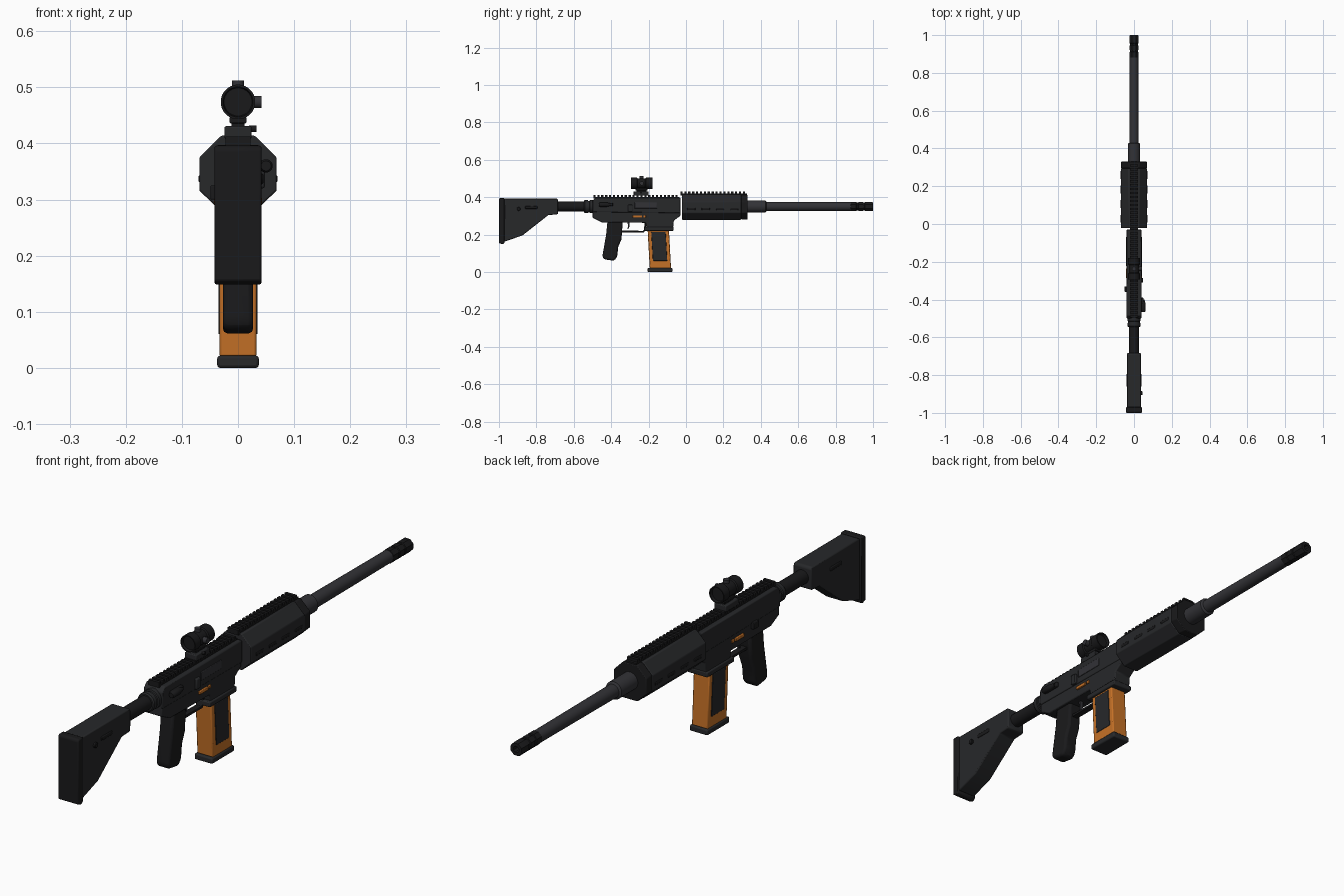
import bpy, bmesh
from math import pi, cos, sin
from mathutils import Vector


def mat(name, rgb):
    m = bpy.data.materials.new(name)
    m.diffuse_color = (*rgb, 1)
    return m


BODY = mat("dark_body", (0.020, 0.021, 0.023))
BLACK = mat("black_polymer", (0.010, 0.010, 0.011))
METAL = mat("gunmetal", (0.032, 0.032, 0.037))
ORANGE = mat("orange", (0.56, 0.165, 0.02))


def finish(name, bm, material, bevel=0.0):
    bmesh.ops.recalc_face_normals(bm, faces=bm.faces)
    me = bpy.data.meshes.new(name)
    bm.to_mesh(me)
    bm.free()
    me.materials.append(material)
    ob = bpy.data.objects.new(name, me)
    bpy.context.collection.objects.link(ob)
    if bevel:
        b = ob.modifiers.new("bevel", "BEVEL")
        b.width, b.segments, b.limit_method = bevel, 2, "ANGLE"
    bpy.ops.object.select_all(action="DESELECT")
    ob.select_set(True)
    bpy.context.view_layer.objects.active = ob
    bpy.ops.object.shade_smooth_by_angle(angle=0.6)
    return ob


def extrude(name, pts, vec, material, bevel):
    bm = bmesh.new()
    f = bm.faces.new([bm.verts.new(p) for p in pts])
    g = bmesh.ops.extrude_face_region(bm, geom=[f])
    bmesh.ops.translate(bm, vec=vec, verts=[v for v in g["geom"] if isinstance(v, bmesh.types.BMVert)])
    return finish(name, bm, material, bevel)


def side_profile(name, yz, hw, material=BODY, bevel=0.004):
    return extrude(name, [(-hw, y, z) for y, z in yz], (2 * hw, 0, 0), material, bevel)


def front_profile(name, xz, y0, y1, material=BODY, bevel=0.003):
    return extrude(name, [(x, y0, z) for x, z in xz], (0, y1 - y0, 0), material, bevel)


def box(name, x, y, z, material=BODY, bevel=0.002):
    return front_profile(name, [(x[0], z[0]), (x[1], z[0]), (x[1], z[1]), (x[0], z[1])],
                         y[0], y[1], material, bevel)


def lathe(name, prof, centre, material=METAL, n=24, axis="Y"):
    """Turn (position, radius) pairs about an axis through centre; ends are capped."""
    bm = bmesh.new()
    rings = []
    for t, r in prof:
        ring = []
        for i in range(n):
            a = 2 * pi * (i + 0.5) / n
            u, w = r * cos(a), r * sin(a)
            p = {"X": (t, u, w), "Y": (u, t, w), "Z": (u, w, t)}[axis]
            ring.append(bm.verts.new(Vector(p) + Vector(centre)))
        rings.append(ring)
    for a, b in zip(rings, rings[1:]):
        for i in range(n):
            bm.faces.new((a[i], a[(i + 1) % n], b[(i + 1) % n], b[i]))
    bm.faces.new(rings[0])
    bm.faces.new(rings[-1])
    return finish(name, bm, material)


def rail(name, y0, y1, z, h):
    """Toothed sight rail as one side profile."""
    n = round((y1 - y0) / 0.021)
    s = (y1 - y0) / n
    pts = [(y0, z)]
    for i in range(n):
        y = y0 + i * s
        pts += [(y, z + h), (y + 0.55 * s, z + h), (y + 0.55 * s, z + h * 0.45), (y + s, z + h * 0.45)]
    pts.append((y1, z))
    return side_profile(name, pts, 0.022, BLACK, 0)


AX = (0, 0, 0.35)

# barrel and muzzle
lathe("barrel", [(0.2, 0.033), (0.425, 0.033), (0.43, 0.025), (0.89, 0.023)], AX)
lathe("muzzle_brake", [(0.88, 0.022), (0.882, 0.026), (0.91, 0.026), (0.912, 0.023), (0.92, 0.023),
                       (0.922, 0.026), (0.945, 0.026), (0.947, 0.023), (0.955, 0.023), (0.957, 0.026),
                       (0.995, 0.026), (1.0, 0.024), (1.0, 0.012), (0.95, 0.012)], AX, BLACK, 8)

# octagonal handguard with end caps and slots
half = [(0.03, 0.279), (0.069, 0.316), (0.069, 0.375), (0.03, 0.414)]
octo = half + [(-x, z) for x, z in reversed(half)]
cap = [(x * 0.985, 0.3465 + (z - 0.3465) * 0.985) for x, z in octo]
front_profile("handguard", octo, -0.022, 0.295)
front_profile("handguard_front_cap", cap, 0.295, 0.33, BLACK)
for i in range(4):
    y = 0.006 + i * 0.077
    for s in (-1, 1):
        box("handguard_slot", sorted((s * 0.06, s * 0.0705)), (y, y + 0.045), (0.331, 0.344), BLACK, 0.003)
rail("handguard_rail", -0.03, 0.325, 0.41, 0.019)
rail("receiver_rail", -0.495, -0.035, 0.392, 0.02)

# receiver
side_profile("upper_receiver", [(-0.5, 0.32), (-0.5, 0.38), (-0.485, 0.397), (-0.03, 0.397), (-0.03, 0.315)],
             0.039)
side_profile("lower_receiver", [(-0.5, 0.33), (-0.5, 0.29), (-0.45, 0.265), (-0.215, 0.263), (-0.21, 0.225),
                                (-0.07, 0.225), (-0.065, 0.275), (-0.03, 0.30), (-0.03, 0.33)], 0.036)
box("magwell_flange", (-0.042, 0.042), (-0.225, -0.066), (0.22, 0.24), BODY, 0.004)
box("ejection_port", (0.03, 0.0415), (-0.275, -0.155), (0.34, 0.372), METAL)
for s in (-1, 1):
    box("fire_selector", sorted((s * 0.03, s * 0.043)), (-0.285, -0.235), (0.291, 0.303), ORANGE)
    box("takedown_pin", sorted((s * 0.03, s * 0.041)), (-0.228, -0.215), (0.291, 0.303), ORANGE)
lathe("forward_assist", [(-0.465, 0.009), (-0.46, 0.012), (-0.425, 0.012), (-0.40, 0.006)],
      (0.05, 0, 0.36), BLACK, 16)
box("assist_housing", (0.03, 0.05), (-0.46, -0.39), (0.352, 0.37), BLACK, 0.004)
box("bolt_release", (-0.049, -0.03), (-0.36, -0.33), (0.3, 0.325), BLACK)
box("shell_deflector", (0.03, 0.048), (-0.31, -0.285), (0.32, 0.36), BODY, 0.004)

# magazine
side_profile("magazine", [(-0.206, 0.24), (-0.194, 0.02), (-0.08, 0.02), (-0.092, 0.24)], 0.033, ORANGE)
side_profile("magazine_side_panel", [(-0.186, 0.215), (-0.177, 0.06), (-0.1, 0.06), (-0.109, 0.215)],
             0.035, BODY, 0.002)
box("magazine_base", (-0.037, 0.037), (-0.205, -0.073), (0, 0.022), BODY, 0.005)

# pistol grip
side_profile("pistol_grip", [(-0.42, 0.27), (-0.427, 0.2), (-0.447, 0.085), (-0.44, 0.068), (-0.385, 0.06),
                             (-0.368, 0.08), (-0.362, 0.135), (-0.345, 0.175), (-0.338, 0.27)],
             0.027, BLACK, 0.009)

# trigger and guard
side_profile("trigger_guard", [(-0.35, 0.222), (-0.35, 0.212), (-0.225, 0.212), (-0.215, 0.225), (-0.215, 0.27),
                               (-0.222, 0.27), (-0.224, 0.228), (-0.23, 0.22)], 0.012, BLACK, 0.001)
side_profile("trigger", [(-0.315, 0.27), (-0.303, 0.27), (-0.302, 0.245), (-0.309, 0.228), (-0.314, 0.23),
                         (-0.309, 0.247)], 0.006, METAL, 0.001)

# buffer tube and stock
lathe("buffer_tube", [(-0.75, 0.026), (-0.48, 0.026)], AX, BLACK)
lathe("castle_nut", [(-0.545, 0.031), (-0.54, 0.035), (-0.525, 0.035), (-0.523, 0.031), (-0.515, 0.031),
                     (-0.513, 0.036), (-0.495, 0.036)], AX, BODY)
side_profile("stock", [(-0.97, 0.393), (-0.69, 0.393), (-0.684, 0.387), (-0.684, 0.312), (-0.69, 0.307),
                       (-0.735, 0.305), (-0.875, 0.195), (-0.972, 0.162)], 0.037, BODY, 0.006)
side_profile("butt_pad", [(-1, 0.155), (-1, 0.39), (-0.995, 0.396), (-0.97, 0.396), (-0.97, 0.155),
                          (-0.98, 0.148)], 0.042, BLACK, 0.004)
for s in (-1, 1):
    box("stock_slot", sorted((s * 0.03, s * 0.0405)), (-0.86, -0.795), (0.338, 0.353), BLACK, 0.003)
lathe("stock_button", [(0.03, 0.01), (0.043, 0.01), (0.045, 0.008)], (0, -0.895, 0.337), BLACK, 16, "X")

# optic
OC = (0, 0, 0.474)
lathe("optic_tube", [(-0.285, 0.025), (-0.295, 0.027), (-0.295, 0.031), (-0.262, 0.031), (-0.258, 0.027),
                     (-0.218, 0.027), (-0.214, 0.031), (-0.18, 0.031), (-0.18, 0.027), (-0.19, 0.025)],
      OC, BLACK)
lathe("top_turret", [(0.49, 0.011), (0.512, 0.011)], (0, -0.237, 0), METAL, 16, "Z")
lathe("side_turret", [(0.02, 0.011), (0.042, 0.011)], (0, -0.237, 0.474), METAL, 16, "X")
box("optic_stem", (-0.012, 0.012), (-0.265, -0.21), (0.42, 0.455), BLACK)
box("optic_saddle", (-0.015, 0.015), (-0.27, -0.205), (0.436, 0.448), BLACK)
box("optic_mount", (-0.024, 0.024), (-0.28, -0.2), (0.408, 0.431), BODY, 0.003)
lathe("mount_knob", [(0.02, 0.006), (0.033, 0.006)], (0, -0.24, 0.426), BLACK, 12, "X")
